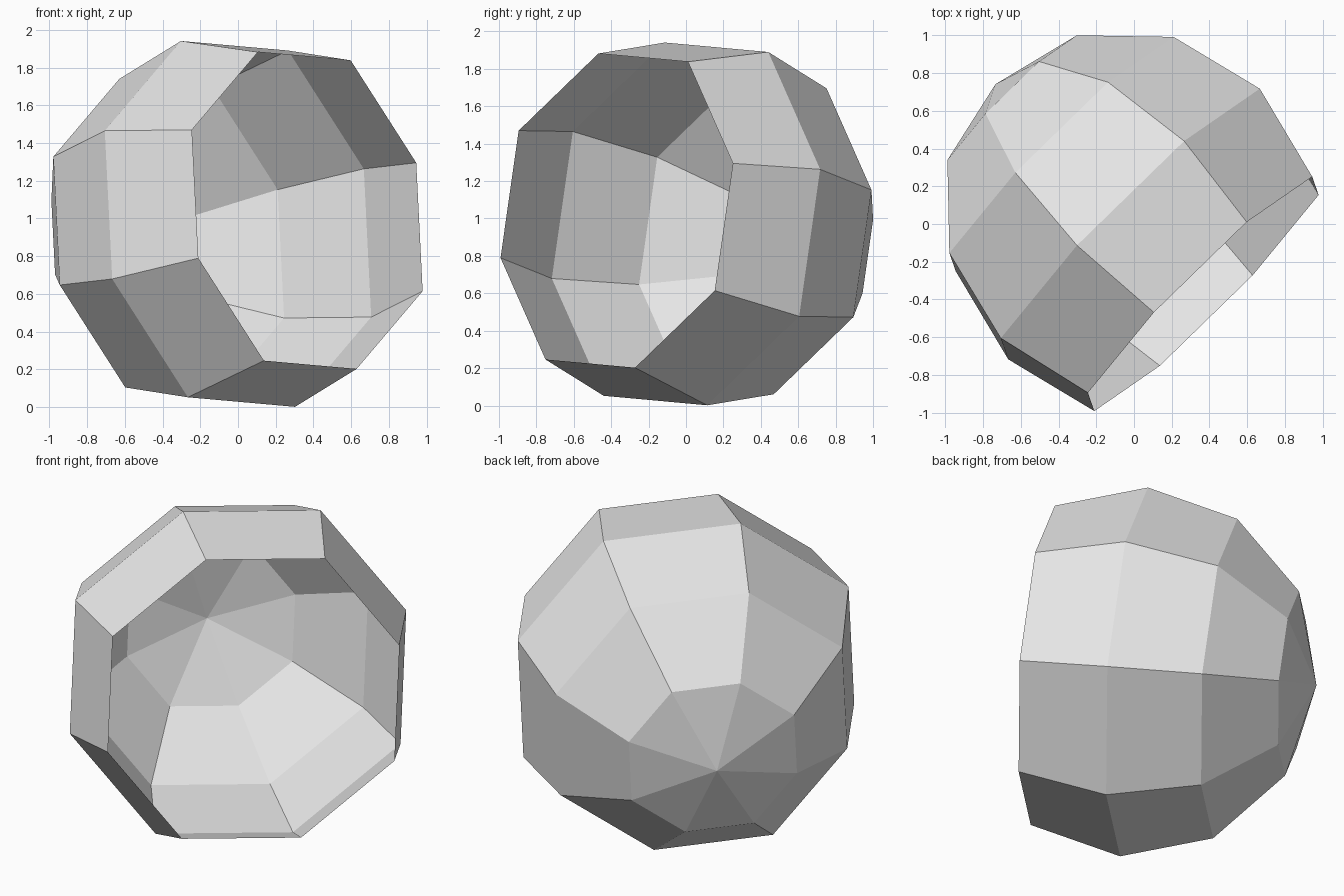
import bpy
import bmesh
from math import radians, sin, cos
from mathutils import Vector, Matrix

cube = bpy.data.objects.get("Cube")
if cube:
    bpy.data.objects.remove(cube, do_unlink=True)

SEGMENTS = 8
RADII = (1.053, 1.022)          # alternating meridians
RINGS = (30, 60, 90, 120)       # degrees from the closed pole to the open rim
CENTRE = Vector((0, 0, 0.971))

# Plain grey material
grey = bpy.data.materials.new("light grey")
grey.use_nodes = True
colour = (0.8, 0.8, 0.8, 1)
grey.diffuse_color = colour
grey.node_tree.nodes["Principled BSDF"].inputs["Base Color"].default_value = colour

# Open faceted shell around +z, closed at the lower pole
bm = bmesh.new()
pole = bm.verts.new((0, 0, -RADII[0]))
rings = []
for angle in RINGS:
    a = radians(angle)
    ring = []
    for i in range(SEGMENTS):
        r = RADII[i % 2]
        turn = radians(360 * i / SEGMENTS)
        ring.append(bm.verts.new((r * sin(a) * cos(turn),
                                  r * sin(a) * sin(turn),
                                  -RADII[0] * cos(a))))
    rings.append(ring)
for i in range(SEGMENTS):
    j = (i + 1) % SEGMENTS
    bm.faces.new((pole, rings[0][j], rings[0][i]))
    for low, high in zip(rings, rings[1:]):
        bm.faces.new((low[i], low[j], high[j], high[i]))

# Tilt the opening towards the front left and slightly up
axis = Vector((0.697, -0.703, 0.135)).normalized()
side = Vector((-0.615, -0.527, 0.43))
side = (side - axis * side.dot(axis)).normalized()
tilt = Matrix((side, axis.cross(side), axis)).transposed()
bmesh.ops.transform(bm, matrix=Matrix.Translation(CENTRE) @ tilt.to_4x4(), verts=bm.verts)

mesh = bpy.data.meshes.new("open_shell")
bm.to_mesh(mesh)
bm.free()
mesh.materials.append(grey)
shell = bpy.data.objects.new("open_shell", mesh)
bpy.context.collection.objects.link(shell)
